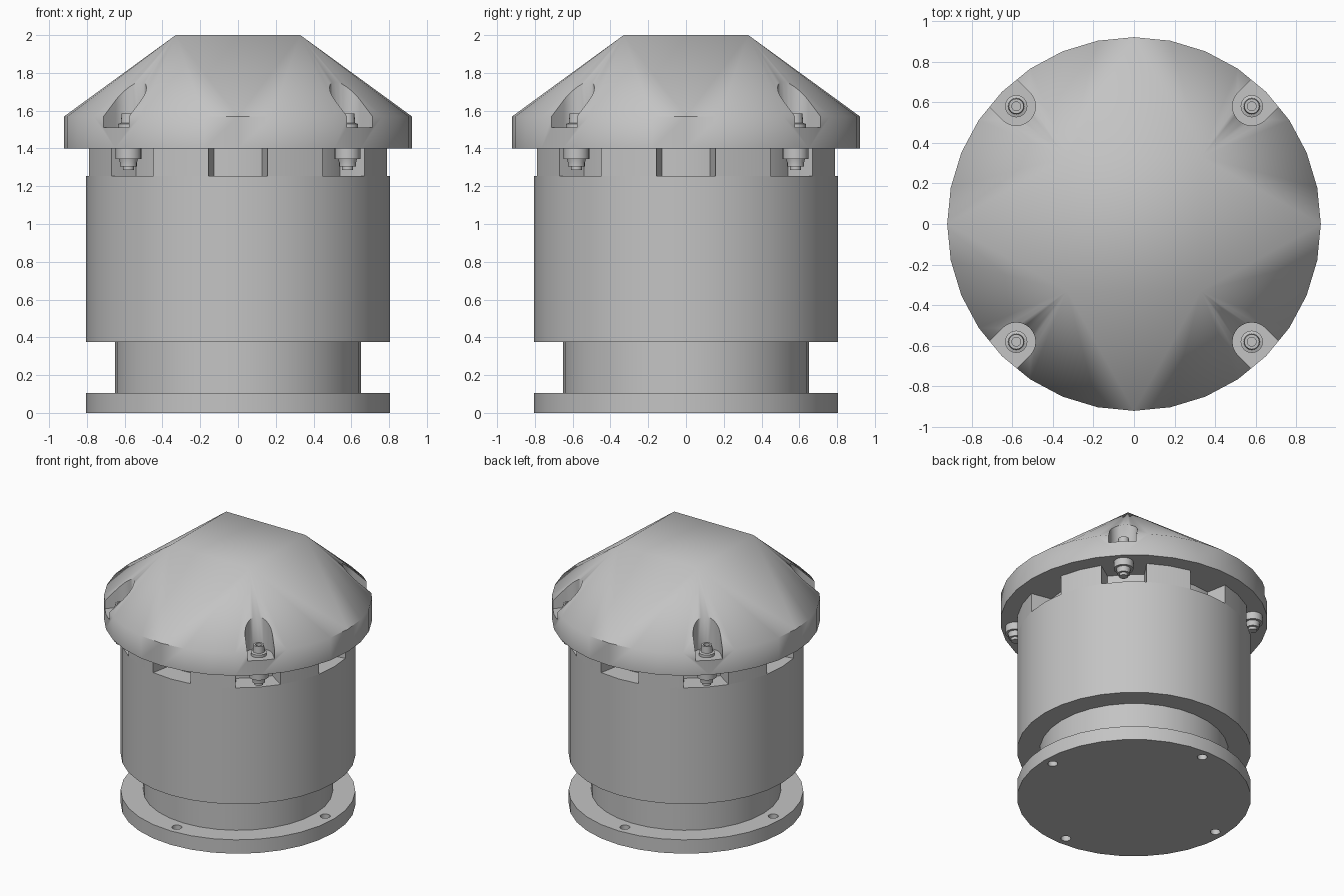
import bpy, bmesh
from math import sin, cos, pi, radians

cube = bpy.data.objects.get("Cube")
if cube:
    bpy.data.objects.remove(cube, do_unlink=True)

SIDES = 32
metal = bpy.data.materials.new("grey_metal")
metal.use_nodes = True
metal.diffuse_color = (0.55, 0.55, 0.55, 1)
metal.node_tree.nodes["Principled BSDF"].inputs["Base Color"].default_value = (0.55, 0.55, 0.55, 1)


def finish(name, bm):
    bmesh.ops.recalc_face_normals(bm, faces=bm.faces)
    mesh = bpy.data.meshes.new(name)
    bm.to_mesh(mesh)
    bm.free()
    mesh.materials.append(metal)
    obj = bpy.data.objects.new(name, mesh)
    bpy.context.collection.objects.link(obj)
    return obj


def smooth(obj, angle=60):
    bpy.ops.object.select_all(action="DESELECT")
    obj.select_set(True)
    bpy.context.view_layer.objects.active = obj
    bpy.ops.object.shade_smooth_by_angle(angle=radians(angle))


def ring(radius, sides=SIDES, x=0, y=0):
    return [(x + radius * cos(2 * pi * i / sides), y + radius * sin(2 * pi * i / sides))
            for i in range(sides)]


def bridge(bm, low, high):
    n = len(low)
    for i in range(n):
        j = (i + 1) % n
        bm.faces.new((low[i], low[j], high[j], high[i]))


def prism(name, outline, z0, z1):
    bm = bmesh.new()
    low, high = ([bm.verts.new((x, y, z)) for x, y in outline] for z in (z0, z1))
    bridge(bm, low, high)
    bm.faces.new(low)
    bm.faces.new(high)
    return finish(name, bm)


def lathe(name, profile, x, y, sides=16):
    # Profile of (radius, z) from bottom to top, closed at both ends
    bm = bmesh.new()
    rows = [[bm.verts.new((px, py, z)) for px, py in ring(r, sides, x, y)] for r, z in profile]
    for low, high in zip(rows, rows[1:]):
        bridge(bm, low, high)
    bm.faces.new(rows[0])
    bm.faces.new(rows[-1])
    return finish(name, bm)


def cut(obj, cutters):
    for cutter in cutters:
        mod = obj.modifiers.new("cut", "BOOLEAN")
        mod.operation = "DIFFERENCE"
        mod.solver = "EXACT"
        mod.object = cutter
    bpy.context.view_layer.update()
    graph = bpy.context.evaluated_depsgraph_get()
    mesh = bpy.data.meshes.new_from_object(obj.evaluated_get(graph))
    obj.modifiers.clear()
    obj.data = mesh
    for cutter in cutters:
        bpy.data.objects.remove(cutter, do_unlink=True)


# Base flange with four through holes
flange = prism("base_flange", ring(0.805), 0, 0.105)
cut(flange, [prism("hole_cutter", ring(0.035, 12, 0.73 * cos(k * pi / 2), 0.73 * sin(k * pi / 2)), -0.1, 0.3)
             for k in range(4)])
smooth(flange)

# Inner pipe and main drum
smooth(prism("inner_pipe", ring(0.65), 0.1, 1.41))
smooth(prism("drum", ring(0.805), 0.375, 1.255))

# Eight wall blocks leave open slots between them under the cap
outer, inner = ring(0.805), ring(0.645)
for k in range(8):
    ids = [4 * k + 1, 4 * k + 2, 4 * k + 3]
    block = [outer[i] for i in ids] + [inner[i] for i in reversed(ids)]
    smooth(prism(f"upper_wall_{k + 1}", block, 1.25, 1.4))

# Cap: round rim blending into a square top
bm = bmesh.new()
rim = ring(0.92)
low, high = ([bm.verts.new((x, y, z)) for x, y in rim] for z in (1.4, 1.57))
bridge(bm, low, high)
bm.faces.new(low)
top = [bm.verts.new((sx * 0.33, sy * 0.33, 2)) for sx, sy in ((1, 1), (-1, 1), (-1, -1), (1, -1))]
bm.faces.new(top)
for q in range(4):
    for i in range(8 * q, 8 * q + 8):
        bm.faces.new((high[i], high[(i + 1) % SIDES], top[q]))
    bm.faces.new((top[q - 1], high[8 * q], top[q]))
cap = finish("cap", bm)

# Rounded bolt pockets open toward the rim
pockets = []
for q in range(4):
    a = pi / 4 + q * pi / 2
    local = [(0.82 + 0.095 * cos(t), 0.095 * sin(t))
             for t in (pi / 2 + pi * i / 12 for i in range(13))]
    local += [(1.1, -0.095), (1.1, 0.095)]
    outline = [(u * cos(a) - v * sin(a), u * sin(a) + v * cos(a)) for u, v in local]
    pockets.append(prism("pocket_cutter", outline, 1.51, 2.2))
cut(cap, pockets)
smooth(cap, 50)

# Cap bolts: nut stack below, socket head above
BOLT = [(0.03, 1.285), (0.03, 1.305), (0.045, 1.305), (0.045, 1.325), (0.05, 1.345),
        (0.068, 1.345), (0.068, 1.42), (0.04, 1.42), (0.04, 1.5), (0.055, 1.505),
        (0.055, 1.53), (0.04, 1.535), (0.037, 1.585), (0.022, 1.585), (0.022, 1.555)]
for k, (sx, sy) in enumerate(((1, 1), (-1, 1), (-1, -1), (1, -1))):
    smooth(lathe(f"cap_bolt_{k + 1}", BOLT, sx * 0.58, sy * 0.58), 40)
